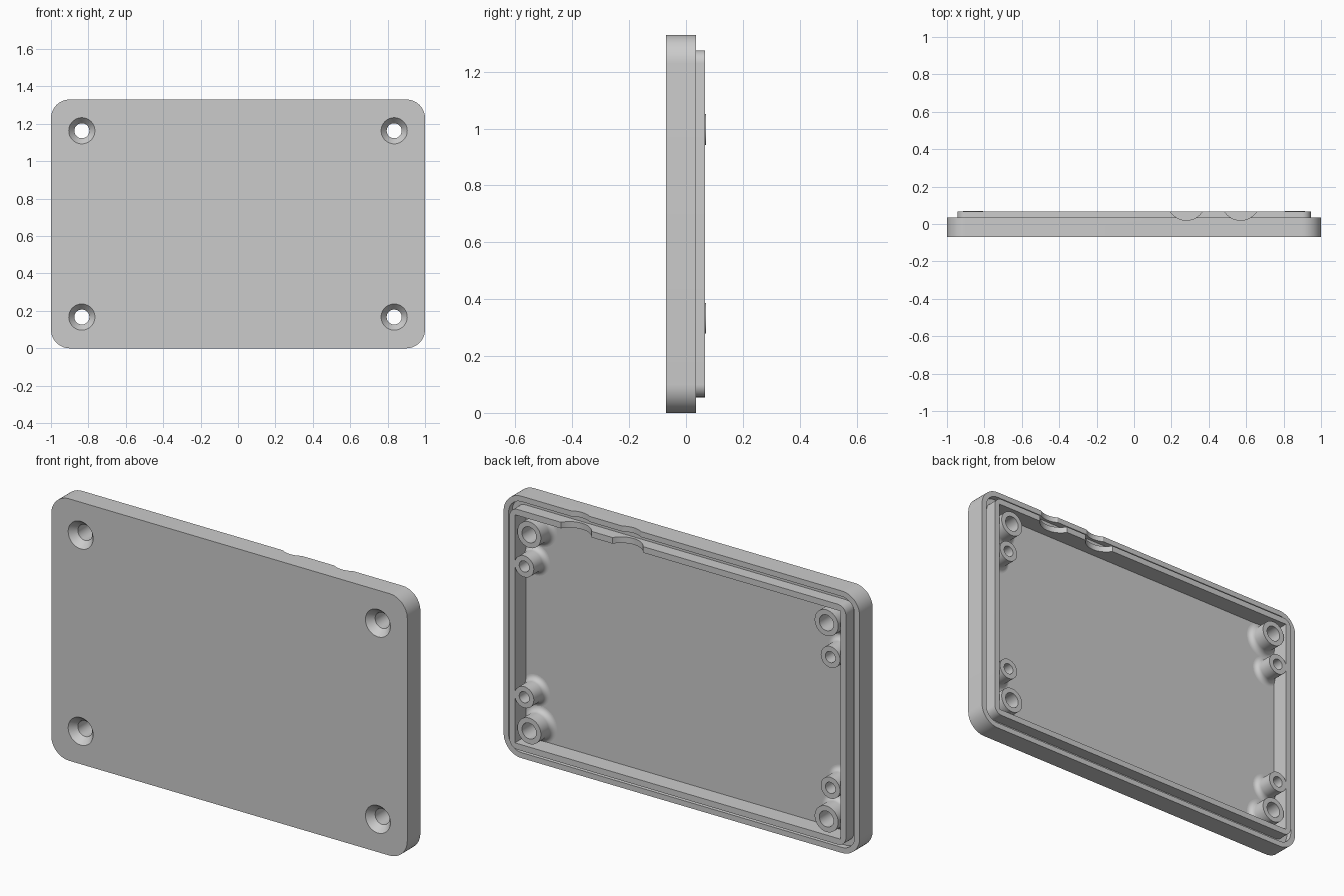
import bpy, bmesh, math

cube = bpy.data.objects.get("Cube")
if cube:
    bpy.data.objects.remove(cube, do_unlink=True)

W, H = 2.0, 1.33
FRONT, FLOOR, RIM, LIP, BOSS = -0.07, -0.023, 0.035, 0.067, 0.07
HOLE_X, HOLE_Z = 0.835, 0.167
PEG_X, PEG_Z = 0.86, 0.333

grey = bpy.data.materials.new("plain grey")
grey.use_nodes = True
colour = (0.6, 0.6, 0.6, 1)
grey.diffuse_color = colour
grey.node_tree.nodes["Principled BSDF"].inputs["Base Color"].default_value = colour


def finish(name, bm):
    bmesh.ops.recalc_face_normals(bm, faces=bm.faces[:])
    mesh = bpy.data.meshes.new(name)
    bm.to_mesh(mesh)
    bm.free()
    mesh.materials.append(grey)
    ob = bpy.data.objects.new(name, mesh)
    bpy.context.collection.objects.link(ob)
    return ob


def slab(name, inset, radius, y0, y1):
    """Rectangle with optional rounded corners, extruded along y."""
    hx, hz = W / 2 - inset - radius, H / 2 - inset - radius
    steps = 12 if radius else 0
    bm = bmesh.new()
    verts = []
    for q, (sx, sz) in enumerate([(1, 1), (-1, 1), (-1, -1), (1, -1)]):
        for i in range(steps + 1):
            a = math.pi / 2 * (q + (i / steps if steps else 0))
            verts.append(bm.verts.new((sx * hx + radius * math.cos(a), y0,
                                       H / 2 + sz * hz + radius * math.sin(a))))
    face = bm.faces.new(verts)
    ext = bmesh.ops.extrude_face_region(bm, geom=[face], use_keep_orig=True)
    moved = [g for g in ext["geom"] if isinstance(g, bmesh.types.BMVert)]
    bmesh.ops.translate(bm, verts=moved, vec=(0, y1 - y0, 0))
    return finish(name, bm)


def lathe(name, x, z, profile, tube=False, n=48):
    """Revolve (radius, y) points around an axis along y."""
    bm = bmesh.new()
    rings = [[bm.verts.new((x + r * math.cos(2 * math.pi * i / n), y,
                            z + r * math.sin(2 * math.pi * i / n)))
              for i in range(n)] for r, y in profile]
    pairs = list(zip(rings, rings[1:]))
    if tube:
        pairs.append((rings[-1], rings[0]))
    else:
        bm.faces.new(rings[0])
        bm.faces.new(rings[-1])
    for a, b in pairs:
        for i in range(n):
            j = (i + 1) % n
            bm.faces.new((a[i], a[j], b[j], b[i]))
    return finish(name, bm)


def boolean(target, tool, operation):
    mod = target.modifiers.new("cut", 'BOOLEAN')
    mod.operation, mod.solver, mod.object = operation, 'EXACT', tool
    bpy.context.view_layer.objects.active = target
    bpy.ops.object.modifier_apply(modifier=mod.name)
    bpy.data.objects.remove(tool, do_unlink=True)


def smooth(ob):
    bpy.ops.object.select_all(action='DESELECT')
    ob.select_set(True)
    bpy.context.view_layer.objects.active = ob
    bpy.ops.object.shade_smooth_by_angle(angle=math.radians(30))


# Shell: rounded tray with a groove, a raised inner lip and a square cavity
shell = slab("cover_shell", 0, 0.1, FRONT, RIM)
boolean(shell, slab("groove_cutter", 0.028, 0.072, 0.005, 0.1), 'DIFFERENCE')
boolean(shell, slab("inner_lip", 0.055, 0.045, -0.01, LIP), 'UNION')
boolean(shell, slab("cavity_cutter", 0.086, 0, FLOOR, 0.15), 'DIFFERENCE')

# Two cable notches across the top wall
for x in (0.28, 0.57):
    bm = bmesh.new()
    bmesh.ops.create_cone(bm, cap_ends=True, segments=64, radius1=0.102,
                          radius2=0.102, depth=0.3)
    bmesh.ops.translate(bm, verts=bm.verts[:], vec=(x, 0.122, H))
    boolean(shell, finish("notch_cutter", bm), 'DIFFERENCE')


def boss_profile(outer, bore, top, fillet):
    """Tube with a concave fillet where it meets the floor."""
    pts = [(bore, FLOOR), (bore, top), (outer, top)]
    for i in range(9):
        a = math.pi / 2 * i / 8
        pts.append((outer + fillet * (1 - math.cos(a)),
                    FLOOR + fillet * (1 - math.sin(a))))
    return pts


# Countersunk screw holes with bosses, and smaller pegs beside them
for sx, side in ((1, "left"), (-1, "right")):
    for top, level in ((False, "lower"), (True, "upper")):
        x, z = sx * HOLE_X, H - HOLE_Z if top else HOLE_Z
        cutter = lathe("screw_cutter", x, z, [(0.07, -0.09), (0.07, FRONT),
                                              (0.04, -0.035), (0.04, 0.0)])
        boolean(shell, cutter, 'DIFFERENCE')
        smooth(lathe(f"screw_boss_{level}_{side}", x, z,
                     boss_profile(0.066, 0.04, LIP - 0.001, 0.028), tube=True))
        z = H - PEG_Z if top else PEG_Z
        smooth(lathe(f"board_peg_{level}_{side}", sx * PEG_X, z,
                     boss_profile(0.054, 0.028, BOSS, 0.026), tube=True))

smooth(shell)
